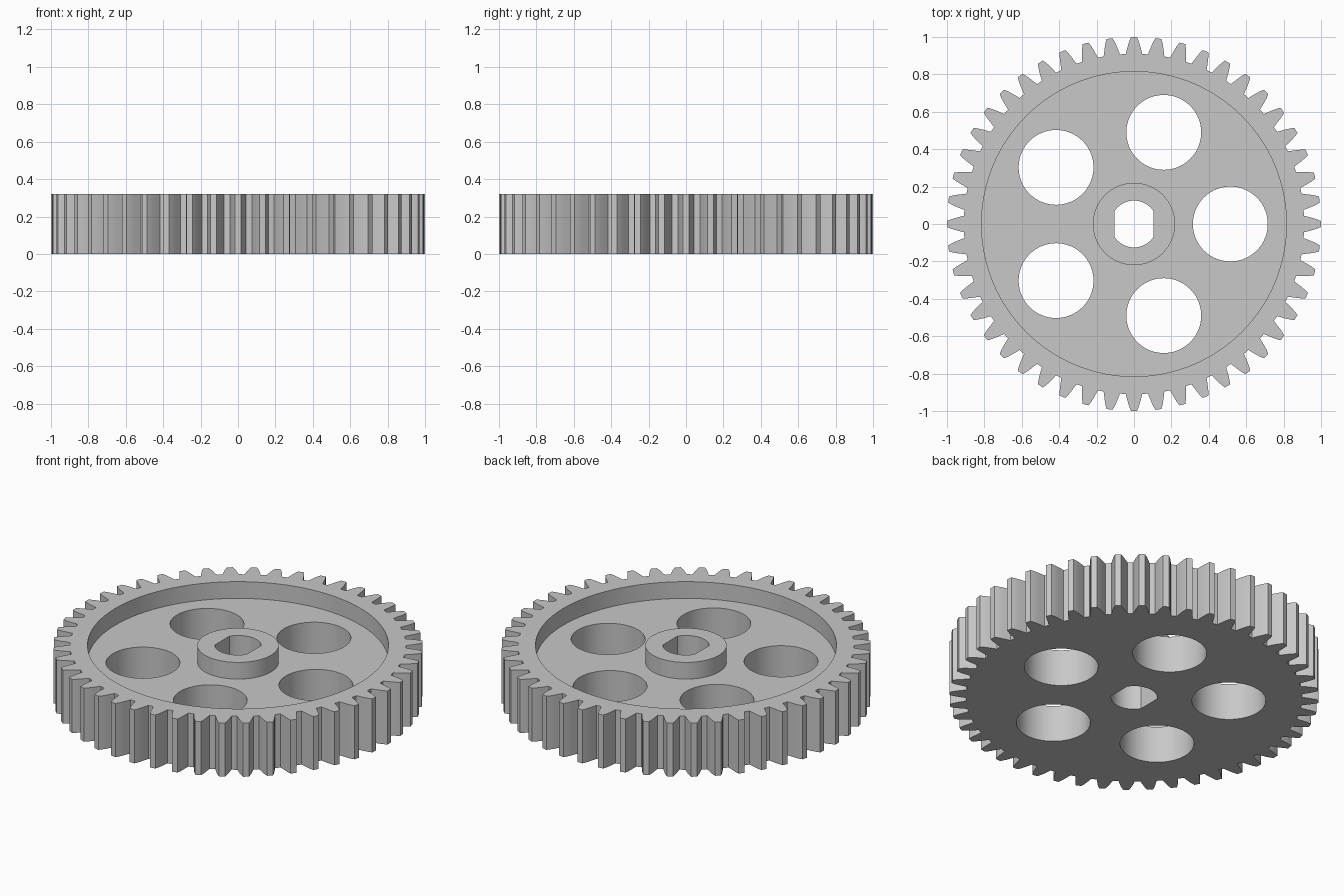
import bpy
import bmesh
from math import acos, cos, pi, sin

cube = bpy.data.objects.get("Cube")
if cube:
    bpy.data.objects.remove(cube)

TEETH = 48
HEIGHT = 0.32
FLOOR = 0.22
# tooth flank: radius and half thickness, root to tip
FLANK = [(0.91, 0.044), (0.935, 0.0375), (0.96, 0.031), (0.98, 0.0245), (1.0, 0.016)]

grey = bpy.data.materials.new("plain grey")
grey.use_nodes = True
colour = (0.58, 0.58, 0.58, 1)
grey.diffuse_color = colour
grey.node_tree.nodes["Principled BSDF"].inputs["Base Color"].default_value = colour


def polar(r, a):
    return r * cos(a), r * sin(a)


def circle(r, cx=0, cy=0, n=96):
    return [(cx + r * cos(2 * pi * i / n), cy + r * sin(2 * pi * i / n)) for i in range(n)]


def prism(name, outline, z0, z1):
    """Extrude a closed outline from z0 up to z1."""
    bm = bmesh.new()
    face = bm.faces.new([bm.verts.new((x, y, z0)) for x, y in outline])
    top = bmesh.ops.extrude_face_region(bm, geom=[face])["geom"]
    moved = [v for v in top if isinstance(v, bmesh.types.BMVert)]
    bmesh.ops.translate(bm, verts=moved, vec=(0, 0, z1 - z0))
    bmesh.ops.recalc_face_normals(bm, faces=bm.faces)
    mesh = bpy.data.meshes.new(name)
    bm.to_mesh(mesh)
    bm.free()
    mesh.materials.append(grey)
    obj = bpy.data.objects.new(name, mesh)
    bpy.context.collection.objects.link(obj)
    return obj


def subtract(body, cutter):
    """Cut one solid from another and discard the cutter."""
    cutter.hide_render = True
    mod = body.modifiers.new("cut", "BOOLEAN")
    mod.operation = "DIFFERENCE"
    mod.solver = "EXACT"
    mod.object = cutter
    bpy.context.view_layer.objects.active = body
    bpy.ops.object.modifier_apply(modifier=mod.name)
    bpy.data.objects.remove(cutter)


# toothed wheel
outline = []
for i in range(TEETH):
    a = 2 * pi * i / TEETH
    outline += [polar(r, a - t / r) for r, t in FLANK]
    outline += [polar(r, a + t / r) for r, t in reversed(FLANK)]
gear = prism("gear_wheel", outline, 0, HEIGHT)

# ring-shaped recess in the top, leaving the rim and hub standing
recess = prism("recess_cutter", circle(0.815, n=128), FLOOR, HEIGHT + 0.1)
subtract(recess, prism("hub_cutter", circle(0.22), FLOOR - 0.1, HEIGHT + 0.2))
subtract(gear, recess)

# five round lightening holes
for i in range(5):
    cx, cy = polar(0.515, 2 * pi * i / 5)
    subtract(gear, prism("hole_cutter", circle(0.2, cx, cy), -0.1, HEIGHT + 0.1))

# shaft bore with a flat on each side
start = acos(0.105 / 0.125)
arc = [polar(0.125, start + (pi - 2 * start) * i / 24) for i in range(25)]
bore = arc + [(-x, -y) for x, y in arc]
subtract(gear, prism("bore_cutter", bore, -0.1, HEIGHT + 0.1))

# smooth round walls, crisp edges
bpy.ops.object.select_all(action="DESELECT")
gear.select_set(True)
bpy.context.view_layer.objects.active = gear
bpy.ops.object.shade_smooth_by_angle(angle=pi / 9)
